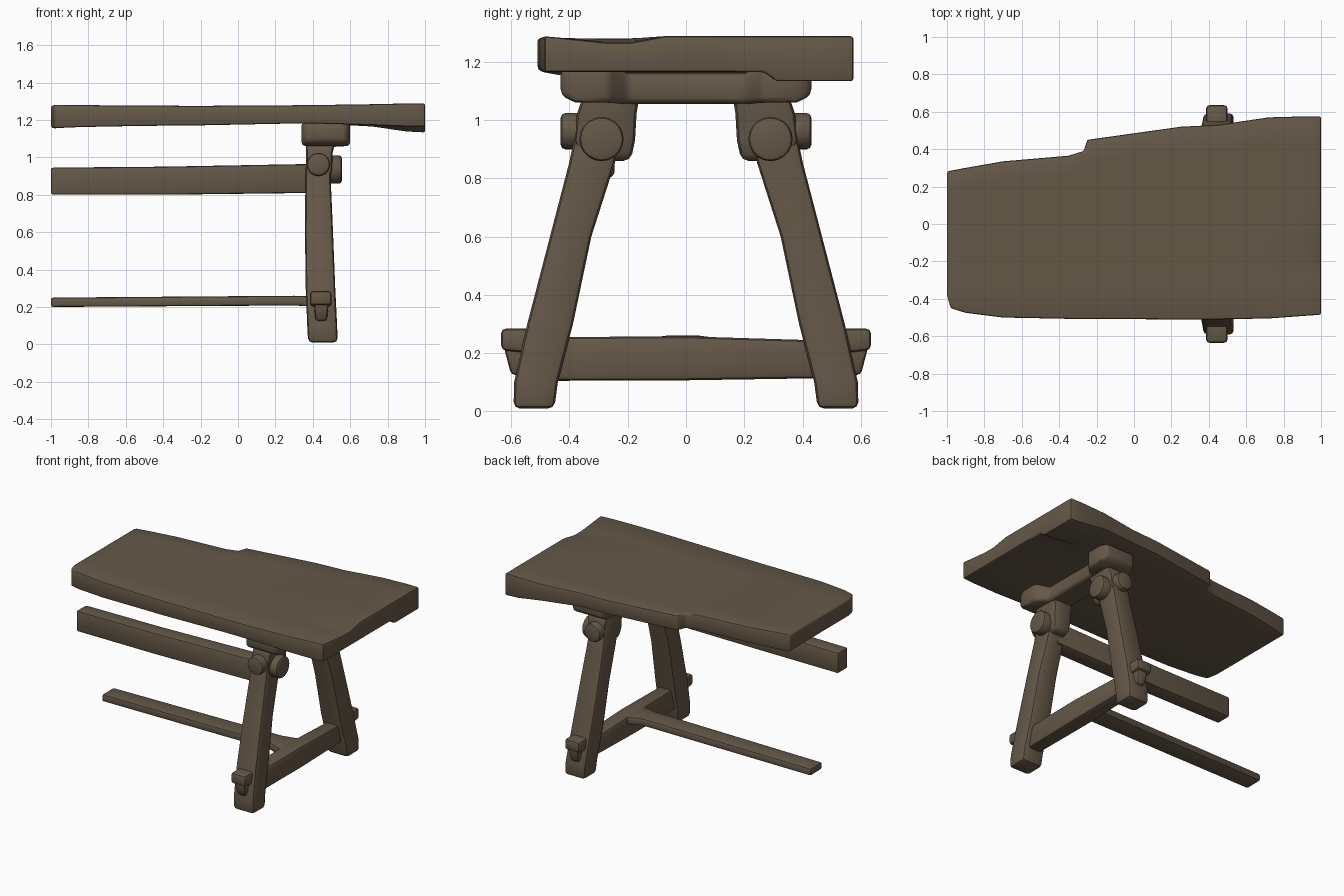
import bpy, bmesh, math
from mathutils import Vector, Matrix

if "Cube" in bpy.data.objects:
    bpy.data.objects.remove(bpy.data.objects["Cube"], do_unlink=True)

wood = bpy.data.materials.new("dark_brown_wood")
wood.use_nodes = True
BROWN = (0.13, 0.098, 0.064, 1)
wood.diffuse_color = BROWN
wood.node_tree.nodes["Principled BSDF"].inputs["Base Color"].default_value = BROWN


def finish(name, bm, bevel):
    """Round the hard edges, then turn the bmesh into a smooth shaded object."""
    bmesh.ops.recalc_face_normals(bm, faces=bm.faces)
    hard = [e for e in bm.edges if len(e.link_faces) == 2 and e.calc_face_angle() > 0.6]
    bmesh.ops.bevel(bm, geom=hard, offset=bevel, segments=2, profile=0.5,
                    affect='EDGES', clamp_overlap=True)
    mesh = bpy.data.meshes.new(name)
    bm.to_mesh(mesh)
    bm.free()
    mesh.materials.append(wood)
    ob = bpy.data.objects.new(name, mesh)
    bpy.context.collection.objects.link(ob)
    bpy.ops.object.select_all(action='DESELECT')
    ob.select_set(True)
    bpy.context.view_layer.objects.active = ob
    bpy.ops.object.shade_smooth_by_angle(angle=math.radians(40))
    return ob


def beam(name, axis, sections, side=1, bevel=0.018):
    """Loft rectangles (t, a0, a1, b0, b1) along an axis; side=-1 mirrors in y."""
    bm = bmesh.new()
    rings = []
    for t, a0, a1, b0, b1 in sections:
        ring = []
        for a, b in ((a0, b0), (a1, b0), (a1, b1), (a0, b1)):
            x, y, z = {'x': (t, a, b), 'y': (a, t, b), 'z': (a, b, t)}[axis]
            ring.append(bm.verts.new((x, y * side, z)))
        rings.append(ring)
    for r, q in zip(rings, rings[1:]):
        for i in range(4):
            j = (i + 1) % 4
            bm.faces.new((r[i], r[j], q[j], q[i]))
    bm.faces.new(rings[0])
    bm.faces.new(rings[-1])
    return finish(name, bm, bevel)


def peg(name, start, end, radius):
    """Round peg between two points."""
    a, b = Vector(start), Vector(end)
    turn = (b - a).to_track_quat('Z', 'Y').to_matrix().to_4x4()
    bm = bmesh.new()
    bmesh.ops.create_cone(bm, cap_ends=True, segments=20, radius1=radius, radius2=radius,
                          depth=(b - a).length, matrix=Matrix.Translation((a + b) / 2) @ turn)
    return finish(name, bm, 0.015)


# Tabletop: stations of x, front y, back y, underside z, top z
STATIONS = [
    (-1.0, -.38, .28, 1.16, 1.275), (-.98, -.45, .285, 1.155, 1.28),
    (-.9, -.475, .3, 1.16, 1.28), (-.7, -.5, .335, 1.165, 1.278),
    (-.35, -.507, .365, 1.17, 1.276), (-.27, -.508, .39, 1.17, 1.275),
    (-.25, -.508, .45, 1.17, 1.275), (.25, -.51, .52, 1.18, 1.278),
    (.45, -.51, .53, 1.18, 1.28), (.72, -.505, .57, 1.172, 1.284),
    (.9, -.492, .575, 1.165, 1.288), (1.0, -.485, .575, 1.165, 1.288)]
ACROSS = (0, .2, .28, .39, .56, .71, .75, .88, 1)


def build_tabletop():
    bm = bmesh.new()
    top, under = [], []
    for x, y0, y1, z0, z1 in STATIONS:
        rise = max(0, min(1, (x - .65) / .3))
        row_t, row_u = [], []
        for f in ACROSS:
            y = y0 + (y1 - y0) * f
            dip = .022 * rise if .2 <= f < .39 else 0
            drop = .032 * rise if f >= .75 else 0
            row_t.append(bm.verts.new((x, y, z1 - dip)))
            row_u.append(bm.verts.new((x, y, z0 - drop)))
        top.append(row_t)
        under.append(row_u)
    n = len(ACROSS)
    for i in range(len(top) - 1):
        for g in (top, under):
            for j in range(n - 1):
                bm.faces.new((g[i][j], g[i + 1][j], g[i + 1][j + 1], g[i][j + 1]))
        for j in (0, n - 1):
            bm.faces.new((top[i][j], top[i + 1][j], under[i + 1][j], under[i][j]))
    for i in (0, -1):
        for j in range(n - 1):
            bm.faces.new((top[i][j], top[i][j + 1], under[i][j + 1], under[i][j]))
    return finish("tabletop", bm, 0.01)


build_tabletop()

# Splayed legs with their knuckles, pegs and wedged tenons
for side, label in ((-1, "front"), (1, "back")):
    beam(label + "_leg", 'z', [
        (.01, .375, .533, .452, .592), (.1, .37, .53, .44, .59),
        (.3, .362, .52, .388, .545), (.6, .358, .508, .325, .467),
        (.85, .36, .497, .245, .402), (1.09, .365, .49, .19, .35)], side, .022)
    beam(label + "_knuckle", 'z', [
        (.86, .375, .49, .19, .36), (.93, .365, .505, .175, .385),
        (1.02, .365, .505, .17, .375), (1.08, .36, .52, .16, .355)], side, .025)
    peg(label + "_end_peg", (.44, .29 * side, .935), (.555, .29 * side, .935), .076)
    peg(label + "_outer_peg", (.43, .3 * side, .962), (.43, .43 * side, .962), .062)
    beam(label + "_tenon", 'y', [
        (.45, .385, .5, .19, .285), (.635, .385, .5, .21, .285)], side)
    beam(label + "_wedge", 'z', [
        (.125, .415, .475, .5, .6), (.22, .405, .485, .5, .625)], side, .015)

# Crossbeam under the top, flared into a block over each leg
half = [(.2, .37, .53, 1.055, 1.16), (.265, .34, .6, 1.06, 1.19), (.38, .34, .6, 1.06, 1.19),
        (.43, .36, .58, 1.085, 1.175)]
beam("crossbeam", 'y', [(-s[0],) + s[1:] for s in reversed(half)] + half, 1, .02)

# Low stretcher between the legs
beam("stretcher", 'y', [(-.52, .395, .495, .105, .255), (0, .39, .5, .107, .258),
                        (.52, .395, .495, .115, .242)])

# Long rails reaching past the open end
beam("side_rail", 'x', [(-1, -.365, -.255, .8, .945), (-.4, -.365, -.255, .8, .95),
                        (.42, -.36, -.245, .81, .965)], 1, .012)
beam("low_rail", 'x', [(-1, -.08, .05, .2, .25), (.3, -.08, .06, .208, .26),
                       (.43, -.12, .1, .2, .255)], 1, .012)
